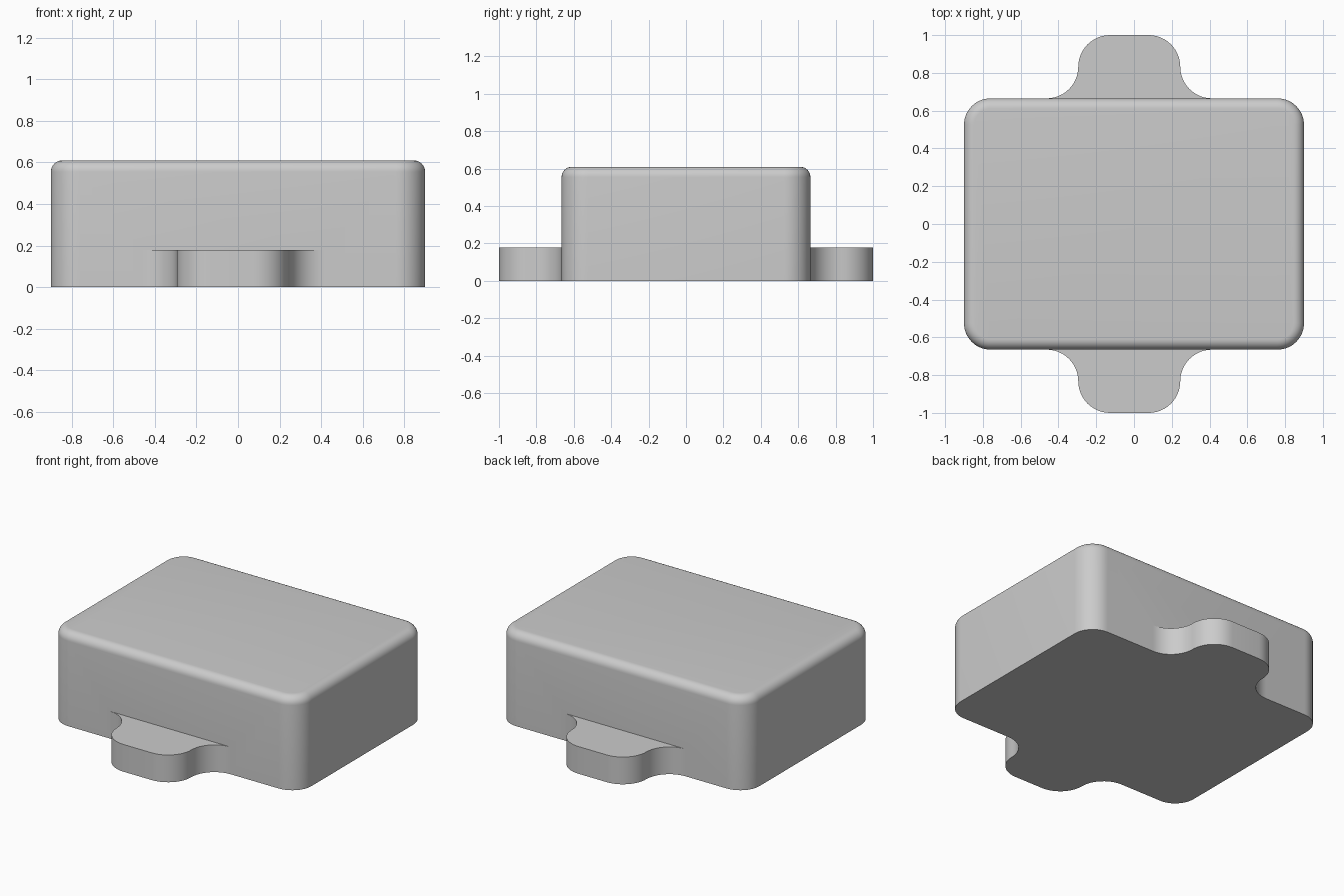
import bpy, bmesh
from math import sin, cos, pi

if "Cube" in bpy.data.objects:
    bpy.data.objects.remove(bpy.data.objects["Cube"])

HX, HY, HZ = 0.9, 0.665, 0.61      # body half width, half depth, height
CORNER, ROUND = 0.14, 0.055        # upright corner and top edge radii
TAB_L, TAB_R, TAB_Z = -0.295, 0.245, 0.178
TR = (1 - HY) / 2                  # tab fillet radius


def arc(cx, cy, r, a0, a1, n=12):
    return [(cx + r * cos(a0 + (a1 - a0) * i / n),
             cy + r * sin(a0 + (a1 - a0) * i / n)) for i in range(n + 1)]


def rounded_rect(inset):
    r, pts = CORNER - inset, []
    for k, (sx, sy) in enumerate([(1, 1), (-1, 1), (-1, -1), (1, -1)]):
        pts += arc(sx * (HX - CORNER), sy * (HY - CORNER), r, k * pi / 2, (k + 1) * pi / 2)
    return pts


def loft(name, rings):
    """Closed solid from a stack of (outline, z) rings."""
    bm = bmesh.new()
    loops = [[bm.verts.new((x, y, z)) for x, y in pts] for pts, z in rings]
    bm.faces.new(loops[0][::-1])
    bm.faces.new(loops[-1])
    for a, b in zip(loops, loops[1:]):
        for i in range(len(a)):
            j = (i + 1) % len(a)
            bm.faces.new((a[i], a[j], b[j], b[i]))
    bmesh.ops.recalc_face_normals(bm, faces=bm.faces)
    me = bpy.data.meshes.new(name)
    bm.to_mesh(me)
    bm.free()
    ob = bpy.data.objects.new(name, me)
    bpy.context.collection.objects.link(ob)
    return ob


# Body: rounded block with a rolled top edge
rings = [(rounded_rect(0), 0)]
for i in range(9):
    a = i / 8 * pi / 2
    rings.append((rounded_rect(ROUND * (1 - cos(a))), HZ - ROUND + ROUND * sin(a)))
body = loft("housing", rings)

# Tabs: one filleted plate running through the body, front mirrors back
back = (arc(TAB_R + TR, HY + TR, TR, 1.5 * pi, pi)
        + arc(TAB_R - TR, 1 - TR, TR, 0, pi / 2)[1:]
        + arc(TAB_L + TR, 1 - TR, TR, pi / 2, pi)
        + arc(TAB_L - TR, HY + TR, TR, 0, -pi / 2)[1:])
outline = back + [(x, -y) for x, y in reversed(back)]
tabs = loft("mounting_tabs", [(outline, 0), (outline, TAB_Z)])

# Merge the tabs into the body
bpy.context.view_layer.objects.active = body
body.select_set(True)
mod = body.modifiers.new("join_tabs", 'BOOLEAN')
mod.operation, mod.solver, mod.object = 'UNION', 'EXACT', tabs
bpy.ops.object.modifier_apply(modifier=mod.name)
bpy.data.objects.remove(tabs)
bpy.ops.object.shade_smooth_by_angle(angle=pi / 6)
